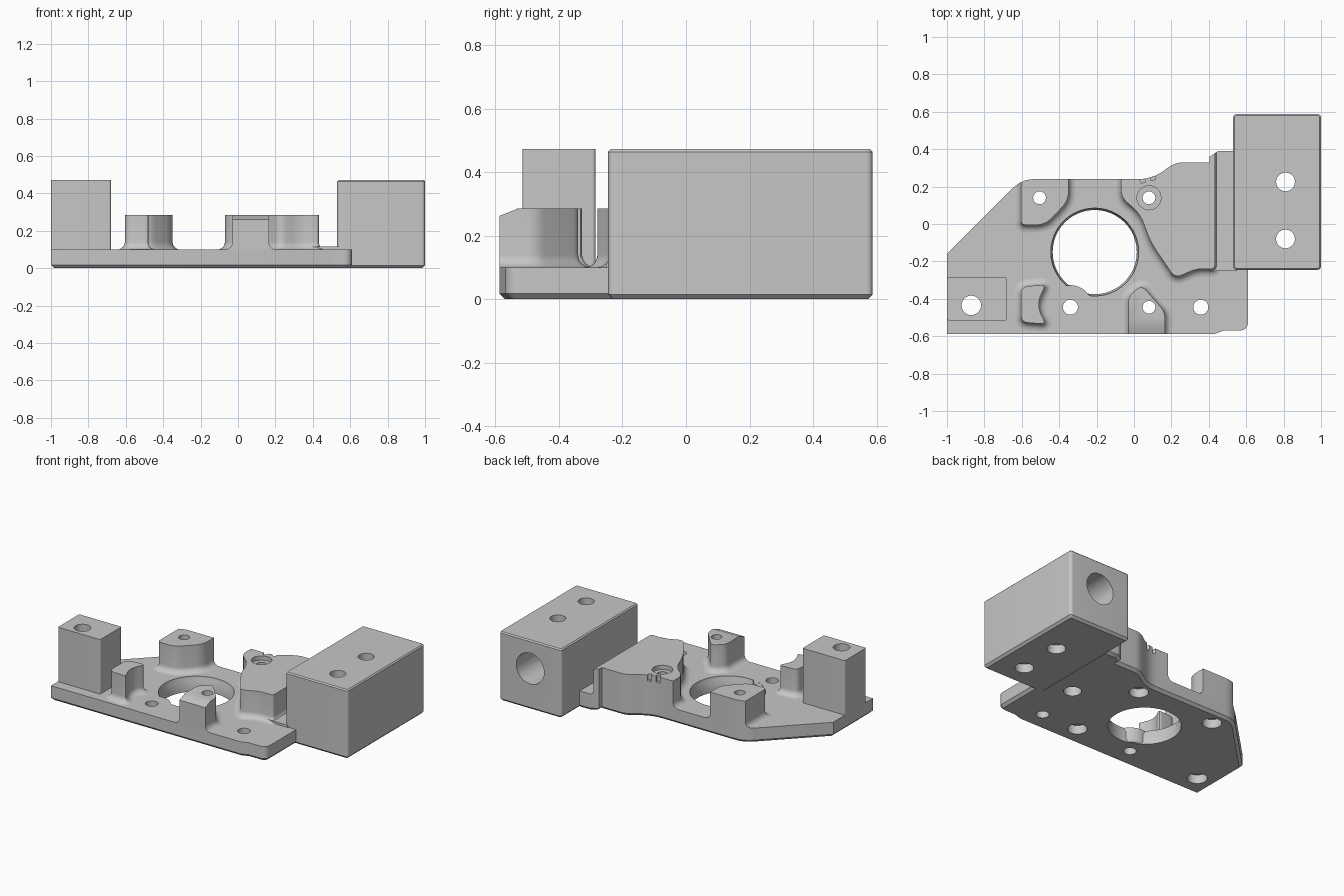
import bpy, bmesh, math
from mathutils import Vector, Matrix

if "Cube" in bpy.data.objects:
    bpy.data.objects.remove(bpy.data.objects["Cube"])

grey = bpy.data.materials.new("plain grey")
grey.use_nodes = True
grey.diffuse_color = (0.57, 0.57, 0.57, 1)
grey.node_tree.nodes["Principled BSDF"].inputs["Base Color"].default_value = grey.diffuse_color

TOP = 0.1        # plate top
BOSS = 0.285     # boss top
TALL = 0.472     # block and post top
FILLET = 0.04


def rounded(corners, steps=6):
    """Outline from (x, y, cut) corners, each rounded over its cut length."""
    out = []
    for i, c in enumerate(corners):
        p, cut = Vector(c[:2]), c[2]
        if not cut:
            out.append(p)
            continue
        a = p + (Vector(corners[i - 1][:2]) - p).normalized() * cut
        b = p + (Vector(corners[(i + 1) % len(corners)][:2]) - p).normalized() * cut
        for k in range(steps + 1):
            t = k / steps
            out.append(a * (1 - t) ** 2 + p * 2 * t * (1 - t) + b * t * t)
    area = sum(out[i - 1].cross(out[i]) for i in range(len(out)))
    return out if area > 0 else out[::-1]


def circle(x, y, r, n=48):
    return [Vector((x + r * math.cos(k * math.tau / n), y + r * math.sin(k * math.tau / n)))
            for k in range(n)]


def box(x0, x1, y0, y1, cut=0):
    return rounded([(x0, y0, cut), (x1, y0, cut), (x1, y1, cut), (x0, y1, cut)])


def grow(outline, d):
    """Offset a counter-clockwise outline outwards."""
    out = []
    for i, p in enumerate(outline):
        e = (p - outline[i - 1]).normalized()
        f = (outline[(i + 1) % len(outline)] - p).normalized()
        m, n = Vector((e.y, -e.x)), Vector((f.y, -f.x))
        out.append(p + (m + n) * d / max(1 + m.dot(n), 0.3))
    return out


def loft(name, outline, levels):
    """Stack offset copies of an outline; levels are (offset, z)."""
    bm = bmesh.new()
    rings = [[bm.verts.new((p.x, p.y, z)) for p in grow(outline, d)] for d, z in levels]
    n = len(outline)
    for lo, hi in zip(rings, rings[1:]):
        for i in range(n):
            j = (i + 1) % n
            bm.faces.new((lo[i], lo[j], hi[j], hi[i]))
    bm.faces.new(rings[0][::-1])
    bm.faces.new(rings[-1])
    mesh = bpy.data.meshes.new(name)
    bm.to_mesh(mesh)
    bm.free()
    mesh.materials.append(grey)
    ob = bpy.data.objects.new(name, mesh)
    bpy.context.collection.objects.link(ob)
    return ob


def boolean(ob, cutter, operation="DIFFERENCE"):
    mod = ob.modifiers.new("cut", "BOOLEAN")
    mod.operation, mod.solver, mod.object = operation, "EXACT", cutter
    bpy.context.view_layer.objects.active = ob
    bpy.ops.object.modifier_apply(modifier=mod.name)


def boss(name, corners):
    """Raised pad with a concave fillet, trimmed to the plate edge."""
    levels = [(FILLET, TOP - 0.01)]
    for k in range(7):
        a = k * math.pi / 12
        levels.append((FILLET * (1 - math.sin(a)), TOP + FILLET * (1 - math.cos(a))))
    ob = loft(name, rounded(corners), levels + [(0, BOSS)])
    boolean(ob, trim, "INTERSECT")
    return ob


# Base plate with a chamfered underside
plate_outline = rounded([
    (-1, -.588, 0), (.43, -.588, 0), (.48, -.57, 0), (.61, -.57, .05), (.61, -.2, 0),
    (.56, -.2, 0), (.56, .39, 0), (.45, .39, 0), (.405, .36, 0), (.405, .33, 0),
    (.22, .33, .05), (.1, .24, .08), (-.6, .24, .07), (-1, -.16, 0)])
trim = loft("trim_helper", plate_outline, [(0, -1), (0, 1)])
plate = loft("base_plate", plate_outline, [(-.018, 0), (0, .018), (0, TOP)])

# Raised strip joining plate and end block
bridge = loft("bridge_strip", box(.4, .55, -.25, .5), [(0, TOP - .02), (0, TOP + .015)])
boolean(bridge, trim, "INTERSECT")

# End block with chamfered edges
block = loft("end_block", box(.53, 1, -.245, .588, .022),
             [(-.015, 0), (0, .015), (0, TALL - .008), (-.008, TALL)])

# Tall corner post
post = loft("corner_post", box(-1, -.68, -.515, -.285, .012), [(0, TOP - .01), (0, TALL)])

# Bosses
rear_boss = boss("rear_boss", [
    (-.605, .4, 0), (-.605, -.005, .03), (-.475, -.005, .05), (-.35, .125, .05),
    (-.35, .236, .02), (-.37, .4, 0)])
small_boss = boss("small_boss", [
    (-.605, -.335, .04), (-.47, -.325, .03), (-.525, -.43, .07), (-.47, -.535, .03),
    (-.605, -.525, .04)])
front_boss = boss("front_boss", [
    (-.03, -.7, 0), (.165, -.7, 0), (.165, -.47, .03), (.04, -.325, .04), (-.03, -.39, .03)])
mount = boss("side_mount", [
    (-.07, .5, 0), (-.07, .14, .05), (.03, .06, .06), (.09, -.1, .06), (.22, -.29, .04),
    (.33, -.24, .04), (.432, -.24, .02), (.432, .5, 0)])

# Sloping front edge on the front boss
bm = bmesh.new()
bm.from_mesh(front_boss.data)
cut = bmesh.ops.bisect_plane(bm, geom=bm.verts[:] + bm.edges[:] + bm.faces[:],
                             plane_co=(0, -.53, BOSS), plane_no=(0, -.4, 1), clear_outer=True)
bmesh.ops.edgeloop_fill(bm, edges=[e for e in cut["geom_cut"] if isinstance(e, bmesh.types.BMEdge)])
bm.to_mesh(front_boss.data)
bm.free()


# Hole cutters: a through hole with an optional wider recess from below
def hole(x, y, r, recess=0, depth=.06):
    levels = [(0, -1), (0, 1)]
    if recess:
        levels = [(recess, -1), (recess, depth), (0, depth), (0, 1)]
    return loft("hole_helper", circle(x, y, r), levels)


centre = loft("centre_helper", circle(-.21, -.15, .235),
              [(-.01, -1), (-.01, .07), (0, TOP - .01), (0, 1)])
post_hole = hole(-.87, -.435, .052, .01)
rear_hole = hole(-.505, .14, .034, .026)
front_hole = hole(.08, -.445, .034, .026)
tab_hole = hole(.357, -.445, .04)
pin_hole = hole(-.34, -.445, .04)
mount_hole = loft("hole_helper", circle(.08, .14, .034),
                  [(.026, -1), (.026, .06), (0, .06), (0, BOSS - .03), (.03, BOSS - .03), (.03, 1)])
blind_hole = loft("hole_helper", circle(.4, -.11, .055), [(0, -1), (0, .075)])
block_holes = [hole(.81, y, .05, .008) for y in (-.08, .225)]

# Horizontal bore entering the end block from behind
bore = loft("bore_helper", circle(0, 0, .105), [(0, 0), (0, 1)])
bore.data.transform(Matrix.Translation((.765, .588 - .7, .28)) @ Matrix.Rotation(-math.pi / 2, 4, "X"))

# Short slits on the rear edge of the mount
slits = []
for x, y in ((.045, .235), (.1, .25)):
    slit = loft("slit_helper", box(-.013, .013, -.015, .04), [(0, BOSS - .04), (0, 1)])
    slit.data.transform(Matrix.Translation((x, y, 0)) @ Matrix.Rotation(.35, 4, "Z"))
    slits.append(slit)

# Plate lug that bulges into the centre opening
lug = loft("pin_lug", circle(-.34, -.445, .118), [(-.01, .002), (0, .02), (0, TOP - .001)])

cuts = {
    plate: [centre, post_hole, rear_hole, front_hole, tab_hole, pin_hole, mount_hole, blind_hole],
    post: [post_hole],
    rear_boss: [rear_hole, centre],
    small_boss: [centre],
    front_boss: [front_hole, centre],
    mount: [mount_hole, centre] + slits,
    block: block_holes + [bore],
    lug: [pin_hole],
    bridge: [],
}
for part, cutters in cuts.items():
    for cutter in cutters:
        boolean(part, cutter)

# Remove helpers, then smooth the curved faces
for ob in [o for o in bpy.data.objects if o.name.split(".")[0].endswith("_helper")]:
    bpy.data.objects.remove(ob)
for part in cuts:
    bpy.ops.object.select_all(action="DESELECT")
    part.select_set(True)
    bpy.context.view_layer.objects.active = part
    bpy.ops.object.shade_smooth_by_angle(angle=math.radians(30))
